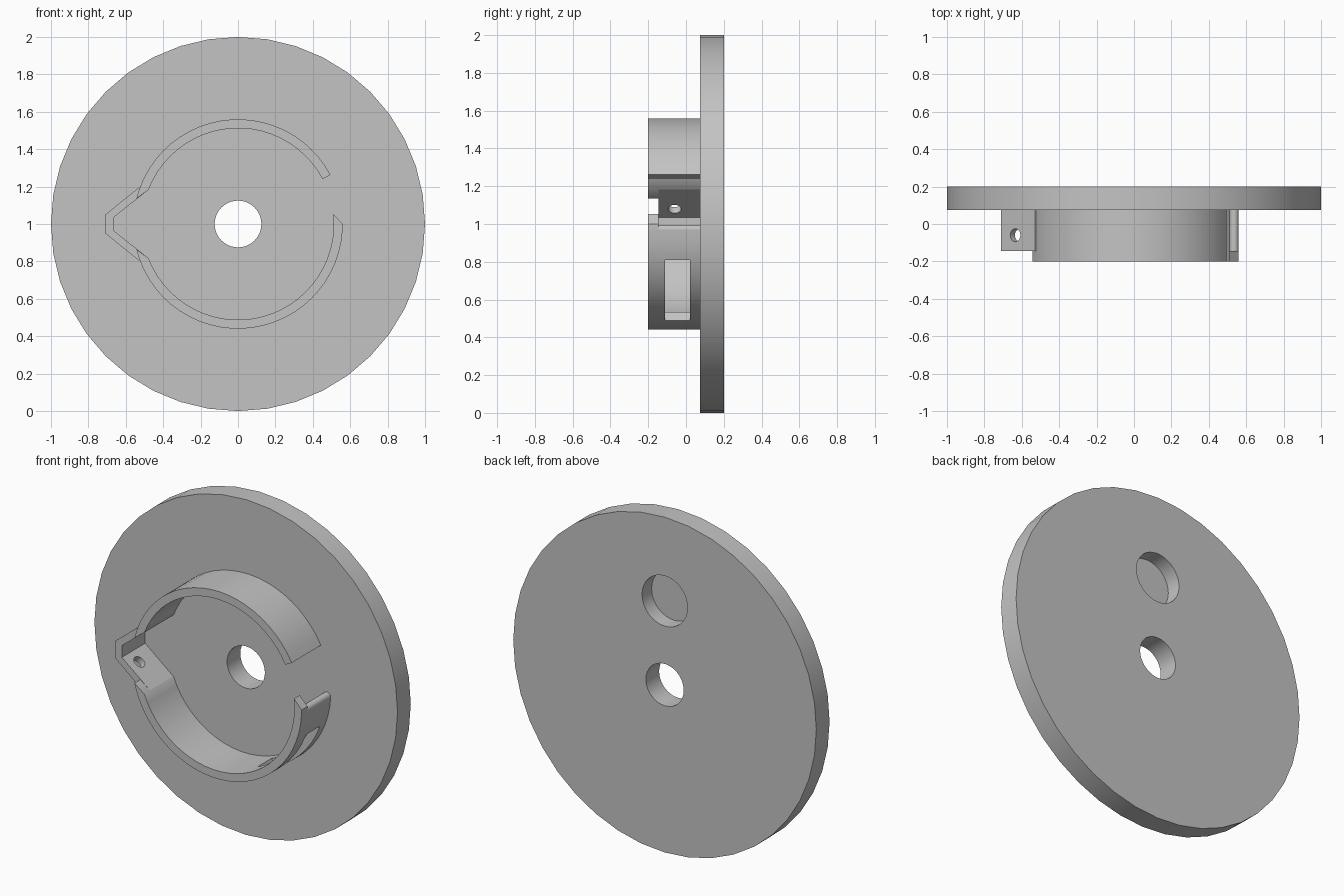
import bpy, bmesh
from math import cos, sin, pi, radians
from mathutils import Vector

old = bpy.data.objects.get("Cube")
if old:
    bpy.data.objects.remove(old, do_unlink=True)

GREY = (0.55, 0.55, 0.55, 1)
grey = bpy.data.materials.new("plain grey")
grey.use_nodes = True
grey.diffuse_color = GREY
grey.node_tree.nodes["Principled BSDF"].inputs["Base Color"].default_value = GREY

CENTRE = 1.0                  # height of the axis
OUTER, INNER = 0.56, 0.512    # ring radii
FRONT, STEP, FACE, BACK = -0.2, -0.145, 0.075, 0.2


def polar(r, deg):
    return r * cos(radians(deg)), r * sin(radians(deg))


def arc(r, a, b, step=6):
    n = max(1, round(abs(b - a) / step))
    return [polar(r, a + (b - a) * i / n) for i in range(n + 1)]


def prism(name, profile, y0, y1):
    """Extrude an (x, height from axis) outline along y."""
    bm = bmesh.new()
    face = bm.faces.new([bm.verts.new((x, y0, z + CENTRE)) for x, z in profile])
    ext = bmesh.ops.extrude_face_region(bm, geom=[face])
    moved = [v for v in ext["geom"] if isinstance(v, bmesh.types.BMVert)]
    bmesh.ops.translate(bm, verts=moved, vec=(0, y1 - y0, 0))
    bmesh.ops.recalc_face_normals(bm, faces=bm.faces)
    mesh = bpy.data.meshes.new(name)
    bm.to_mesh(mesh)
    bm.free()
    mesh.materials.append(grey)
    ob = bpy.data.objects.new(name, mesh)
    bpy.context.collection.objects.link(ob)
    return ob


def circle(r, n, z=0.0):
    return [(r * sin(2 * pi * i / n), z + r * cos(2 * pi * i / n)) for i in range(n)]


def cut(ob, cutter):
    mod = ob.modifiers.new("cut", "BOOLEAN")
    mod.operation = "DIFFERENCE"
    mod.solver = "EXACT"
    mod.object = cutter
    bpy.context.view_layer.objects.active = ob
    bpy.ops.object.modifier_apply(modifier=mod.name)
    bpy.data.objects.remove(cutter, do_unlink=True)


# Round plate with an axle hole and a blind hole in the back
plate = prism("base_plate", circle(1.0, 40), FACE, BACK)
cut(plate, prism("axle_cutter", circle(0.125, 32), 0, 0.3))
cut(plate, prism("blind_cutter", circle(0.15, 32, 0.5), 0.11, 0.3))

# Upper part of the ring wall, ending at the angled pocket
upper = prism("upper_ring_wall", arc(OUTER, 28, 166) + arc(INNER, 159, 28), FRONT, FACE)

# Lower part of the ring wall, with a window
lower = prism("lower_ring_wall", arc(OUTER, 194, 357) + arc(INNER, 357, 201), FRONT, FACE)
cut(lower, prism("window_cutter", arc(0.7, -66, -20) + arc(0.4, -20, -66), -0.11, 0.02))

# Free end of the lower wall: pointed at the front, rounded behind
point = prism("pointed_tip", [polar(INNER, -3), polar(OUTER, -3), polar(OUTER, 0),
                              polar(INNER, 6)], FRONT, STEP)
mid, half = (OUTER + INNER) / 2, (OUTER - INNER) / 2
cx, cz = polar(mid, -3)
tip = prism("rounded_tip", [(cx + x, cz + z) for x, z in arc(half, -3, 177, 20)], STEP, FACE)

# Angled pocket on the side, with a pin hole through each sloping wall
top_outer = [(-0.53, 0.195), (-0.71, 0.05)]
top_inner = [(-0.665, 0.035), (-0.48, 0.182)]


def flip(points):
    return [(x, -z) for x, z in reversed(points)]


pocket = prism("angled_pocket", top_outer + flip(top_outer) + flip(top_inner) + top_inner,
               STEP, FACE)
slope = Vector((0.18, 0, 0.145))
for side in (1, -1):
    normal = Vector((-slope.z, 0, side * slope.x))
    bpy.ops.mesh.primitive_cylinder_add(vertices=20, radius=0.035, depth=0.12,
                                        location=(-0.622, -0.06, CENTRE + side * 0.095))
    pin = bpy.context.object
    pin.rotation_mode = "QUATERNION"
    pin.rotation_quaternion = normal.to_track_quat("Z", "Y")
    pin.data.materials.append(grey)
    bpy.context.view_layer.update()
    cut(pocket, pin)

# Smooth the curved walls and keep the edges sharp
bpy.ops.object.select_all(action="DESELECT")
for ob in (plate, upper, lower, point, tip, pocket):
    ob.select_set(True)
bpy.context.view_layer.objects.active = plate
bpy.ops.object.shade_smooth_by_angle(angle=radians(30))
